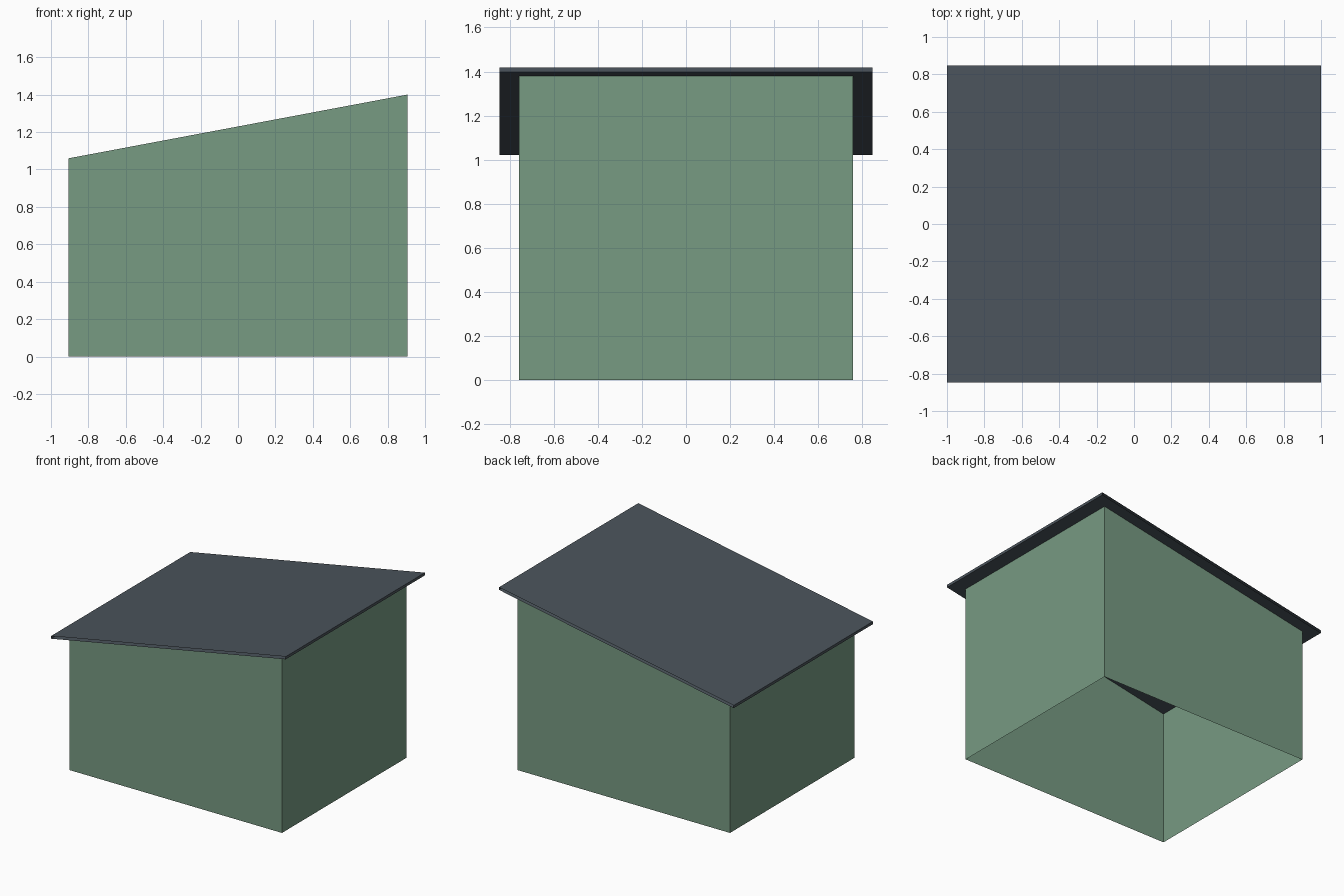
import bpy

if "Cube" in bpy.data.objects:
    bpy.data.objects.remove(bpy.data.objects["Cube"])

WALL_X, WALL_Y = 0.905, 0.757      # half sizes of the walls
ROOF_X, ROOF_Y = 1.0, 0.847        # half sizes of the roof
MID_Z, SLOPE, THICK = 1.23, 0.188, 0.021


def top_z(x):
    """Height of the sloping roof surface at x."""
    return MID_Z + SLOPE * x


def make_material(name, color):
    mat = bpy.data.materials.new(name)
    mat.diffuse_color = (*color, 1.0)
    mat.use_nodes = True
    mat.node_tree.nodes["Principled BSDF"].inputs["Base Color"].default_value = mat.diffuse_color
    return mat


def make_part(name, verts, faces, mat):
    mesh = bpy.data.meshes.new(name)
    mesh.from_pydata(verts, [], faces)
    mesh.materials.append(mat)
    obj = bpy.data.objects.new(name, mesh)
    bpy.context.collection.objects.link(obj)
    return obj


def corners(hx, hy):
    return [(-hx, -hy), (hx, -hy), (hx, hy), (-hx, hy)]


green = make_material("sage green", (0.185, 0.325, 0.225))
slate = make_material("slate grey", (0.070, 0.088, 0.106))

# Four walls, open below, their tops cut to the roof slope
plan = corners(WALL_X, WALL_Y)
verts = [(x, y, 0) for x, y in plan] + [(x, y, top_z(x)) for x, y in plan]
make_part("walls", verts,
          [(i, (i + 1) % 4, (i + 1) % 4 + 4, i + 4) for i in range(4)], green)

# Sloping roof: upper and lower sheets joined at the high and low edges,
# open along the front and back
plan = corners(ROOF_X, ROOF_Y)
verts = [(x, y, top_z(x) - THICK) for x, y in plan] + [(x, y, top_z(x)) for x, y in plan]
make_part("roof", verts,
          [(3, 2, 1, 0), (4, 5, 6, 7), (1, 2, 6, 5), (3, 0, 4, 7)], slate)
